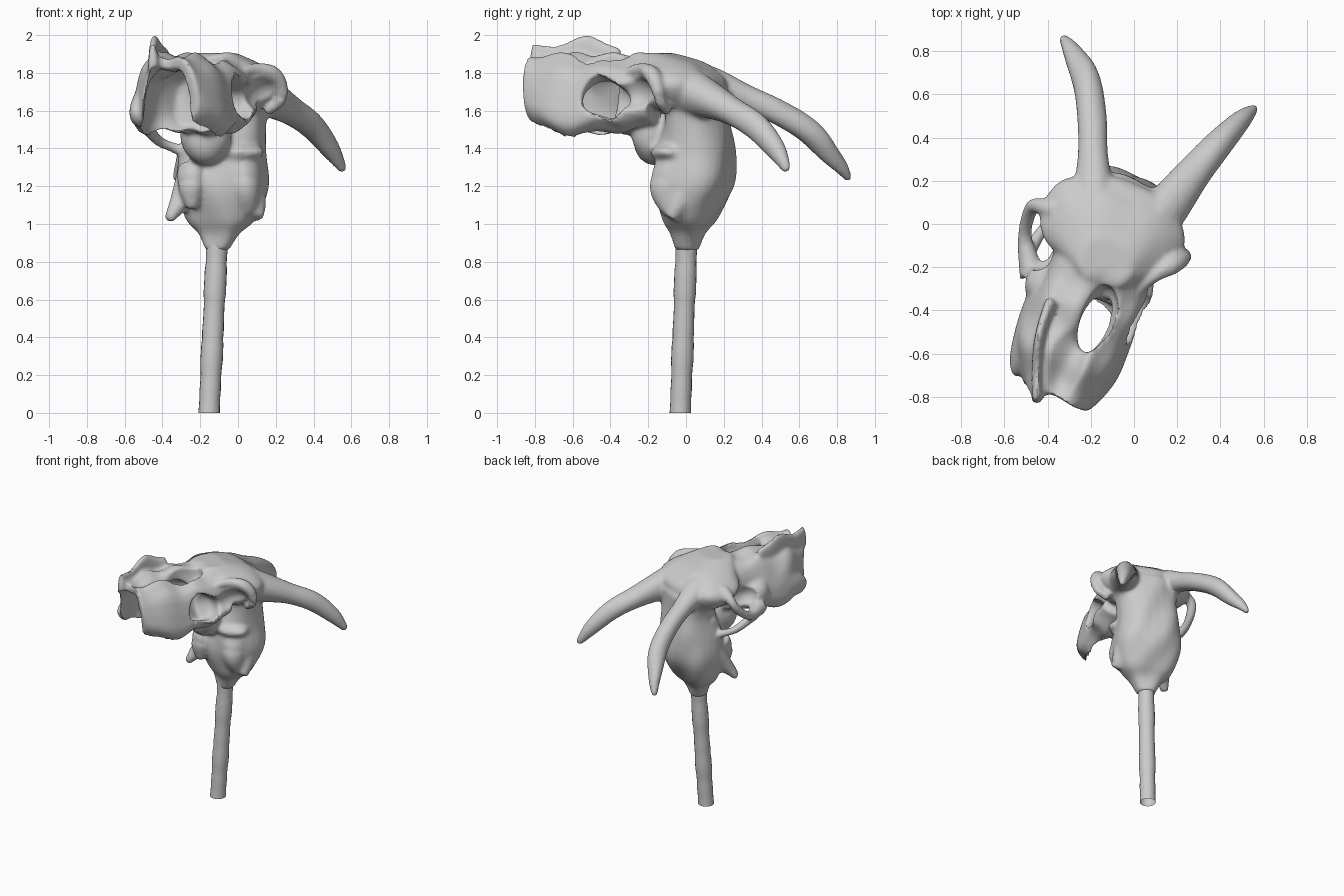
import bpy, bmesh, math, random
from mathutils import Vector, Matrix

if "Cube" in bpy.data.objects:
    bpy.data.objects.remove(bpy.data.objects["Cube"])

random.seed(4)
YAW = math.radians(-20)
SIDE = Vector((math.cos(YAW), math.sin(YAW), 0))      # skull's lateral axis
FWD = Vector((math.sin(YAW), -math.cos(YAW), 0))      # skull's muzzle direction
UP = Vector((0, 0, 1))


def spline(rows, sub=5):
    pts = [Vector(r) for r in rows]
    path = []
    for i in range(len(pts) - 1):
        p0, p1, p2 = pts[max(i - 1, 0)], pts[i], pts[i + 1]
        p3 = pts[min(i + 2, len(pts) - 1)]
        for k in range(sub):
            t = k / sub
            path.append(0.5 * (2 * p1 + (p2 - p0) * t + (2 * p0 - 5 * p1 + 4 * p2 - p3) * t * t
                               + (3 * p1 - p0 - 3 * p2 + p3) * t ** 3))
    return path + [pts[-1]]


def skin(bm, rings, bottom=True):
    rings = [[bm.verts.new(p) for p in r] for r in rings]
    n = len(rings[0])
    for a, b in zip(rings, rings[1:]):
        for i in range(n):
            bm.faces.new((a[i], a[(i + 1) % n], b[(i + 1) % n], b[i]))
    if bottom:
        bm.faces.new(rings[0][::-1])
    bm.faces.new(rings[-1])


def ring(c, u, v, a, b, power=2.0, taper=0.0, n=28):
    pts = []
    for i in range(n):
        t = 2 * math.pi * i / n
        cs, sn = math.cos(t), math.sin(t)
        x = math.copysign(abs(cs) ** (2 / power), cs)
        y = math.copysign(abs(sn) ** (2 / power), sn)
        pts.append(c + u * (a * x * (1 - taper * y)) + v * (b * y))
    return pts


def loft(bm, rows, u, v, power=2.6, taper=0.0):
    skin(bm, [ring(Vector(r[:3]), u, v, r[3], r[4], power, taper) for r in spline(rows, 4)])


def tube(bm, rows):
    path = spline(rows)
    rings = []
    for i, p in enumerate(path):
        d = (path[min(i + 1, len(path) - 1)] - path[max(i - 1, 0)]).to_3d().normalized()
        u = d.cross(UP if abs(d.z) < 0.95 else SIDE).normalized()
        rings.append(ring(p.to_3d(), u, u.cross(d), p[3], p[3], n=16))
    skin(bm, rings)


def blob(bm, c, a, f, z):
    m = Matrix.Translation(c) @ Matrix.Rotation(YAW, 4, 'Z') @ Matrix.Diagonal((a, f, z, 1))
    bmesh.ops.create_icosphere(bm, subdivisions=3, radius=1, matrix=m)


def make(name, bm):
    bmesh.ops.recalc_face_normals(bm, faces=bm.faces)
    me = bpy.data.meshes.new(name)
    bm.to_mesh(me)
    bm.free()
    ob = bpy.data.objects.new(name, me)
    bpy.context.collection.objects.link(ob)
    return ob


def apply(ob, kind, **props):
    m = ob.modifiers.new(kind, kind)
    for k, v in props.items():
        setattr(m, k, v)
    bpy.context.view_layer.objects.active = ob
    bpy.ops.object.modifier_apply(modifier=m.name)


def smooth(ob):
    bpy.ops.object.select_all(action='DESELECT')
    ob.select_set(True)
    bpy.context.view_layer.objects.active = ob
    bpy.ops.object.shade_smooth_by_angle(angle=math.radians(40))


bm = bmesh.new()
# braincase, tapering to the stick below
loft(bm, [(-.11, .0, .86, .06, .06), (-.10, .01, .95, .11, .08), (-.09, .02, 1.03, .19, .13),
          (-.08, .04, 1.2, .24, .20), (-.08, .055, 1.38, .225, .19), (-.06, .06, 1.55, .21, .16),
          (-.06, .06, 1.7, .24, .16)], SIDE, FWD)
# brow, sloping down to the back between the horns
loft(bm, [(-.09, .00, 1.60, .22, .15), (-.10, -.01, 1.68, .32, .17), (-.10, -.03, 1.75, .34, .21),
          (-.10, -.06, 1.81, .28, .20), (-.11, -.10, 1.86, .20, .17), (-.13, -.18, 1.905, .12, .10)],
     SIDE, FWD, 2.6)
blob(bm, (-.04, .05, 1.73), .24, .15, .10)
# muzzle
loft(bm, [(-.13, -.12, 1.70, .24, .17), (-.17, -.28, 1.69, .25, .20), (-.24, -.42, 1.68, .255, .21),
          (-.31, -.60, 1.67, .25, .23), (-.34, -.72, 1.70, .20, .19), (-.36, -.81, 1.72, .15, .17)],
     SIDE, UP, 3.2, .18)
# tall broken rim on the left of the muzzle
loft(bm, [(-.38, -.36, 1.84, .03, .08), (-.43, -.50, 1.88, .025, .12),
          (-.45, -.64, 1.86, .025, .11), (-.45, -.82, 1.82, .025, .12)], SIDE, UP)
# cheeks, palate root, lower ridge
blob(bm, (-.47, -.50, 1.60), .08, .22, .12)
blob(bm, (-.42, -.27, 1.62), .08, .12, .11)
blob(bm, (-.17, -.17, 1.48), .14, .12, .17)
blob(bm, (-.06, -.05, 1.38), .21, .12, .06)
# horns
tube(bm, [(-.16, -.02, 1.74, .13), (-.185, .13, 1.735, .10), (-.19, .32, 1.67, .071), (-.195, .50, 1.585, .07),
          (-.22, .66, 1.48, .066), (-.28, .79, 1.34, .05), (-.335, .86, 1.23, .018)])
tube(bm, [(.05, -.04, 1.73, .13), (.16, .09, 1.67, .105), (.28, .24, 1.60, .078), (.39, .37, 1.52, .07),
          (.49, .475, 1.395, .053), (.56, .535, 1.28, .022)])
# bony processes under the braincase
tube(bm, [(-.24, .02, 1.25, .09), (-.30, -.04, 1.13, .06), (-.37, -.10, 1.02, .025)])
tube(bm, [(.06, .0, 1.22, .09), (.09, -.04, 1.10, .06), (.10, -.08, 1.03, .035)])
tube(bm, [(-.24, -.06, 1.3, .08), (-.25, -.11, 1.20, .07), (-.24, -.12, 1.08, .03)])
tube(bm, [(.02, -.06, 1.3, .10), (.03, -.10, 1.18, .09), (.05, -.08, 1.06, .05)])
skull = make('skull', bm)
apply(skull, 'REMESH', mode='VOXEL', voxel_size=.013)

# hollows: open muzzle, nasal opening, broken side, eye sockets, temple pits
bm = bmesh.new()
loft(bm, [(-.19, -.33, 1.64, .15, .13), (-.25, -.44, 1.62, .20, .19), (-.32, -.61, 1.60, .20, .22),
          (-.37, -.78, 1.60, .135, .23), (-.42, -.92, 1.60, .11, .23)], SIDE, UP, 3, .1)
blob(bm, (-.17, -.44, 1.87), .08, .16, .13)
blob(bm, (-.31, -.64, 1.95), .11, .24, .09)
blob(bm, (.0, -.43, 1.66), .14, .14, .11)
blob(bm, (.16, -.29, 1.68), .12, .13, .10)
blob(bm, (-.45, -.09, 1.65), .12, .13, .10)
blob(bm, (.22, -.10, 1.54), .10, .13, .10)
blob(bm, (-.38, .06, 1.53), .12, .13, .07)
cutter = make('hollow_cutter', bm)
cutter.hide_render = True
apply(cutter, 'REMESH', mode='VOXEL', voxel_size=.014)
apply(skull, 'BOOLEAN', operation='DIFFERENCE', object=cutter, solver='EXACT')
bpy.data.objects.remove(cutter)

# thin eye rims and cheek arch, added after carving
bm = bmesh.new()
bm.from_mesh(skull.data)
tube(bm, [(-.06, -.34, 1.78, .035), (.06, -.27, 1.81, .03), (.17, -.19, 1.80, .045),
          (.225, -.15, 1.73, .04), (.22, -.14, 1.65, .03), (.15, -.10, 1.60, .03)])
tube(bm, [(-.36, .06, 1.76, .05), (-.45, .09, 1.71, .035), (-.49, .03, 1.62, .032),
          (-.505, -.08, 1.55, .035), (-.47, -.24, 1.55, .06)])
tube(bm, [(-.49, -.14, 1.52, .035), (-.42, -.03, 1.44, .028), (-.33, .02, 1.40, .028), (-.23, .04, 1.36, .05)])
bm.to_mesh(skull.data)
bm.free()
apply(skull, 'REMESH', mode='VOXEL', voxel_size=.012)
apply(skull, 'SMOOTH', factor=.5, iterations=5)
# worn, uneven edges, strongest on the muzzle
for v in skull.data.vertices:
    x, y, z = v.co
    w = min(1, max(0, (-.2 - y) / .15))
    v.co.z += w * (.012 * math.sin(23 * y + 9 * x) + .008 * math.sin(41 * x - 17 * y))
    v.co.y += (.006 + .006 * w) * math.sin(27 * x + 13 * z)
smooth(skull)

# stick
bm = bmesh.new()
rings = []
for i in range(25):
    t = i / 24
    r = .057 + (random.uniform(-.003, .003) if 0 < i < 24 else 0)
    c = Vector((-.153 + .045 * t, -.03 + .035 * t, .95 * t))
    rings.append(ring(c, Vector((1, 0, 0)), Vector((0, 1, 0)), r, r, n=20))
skin(bm, rings, bottom=False)
smooth(make('stick', bm))
